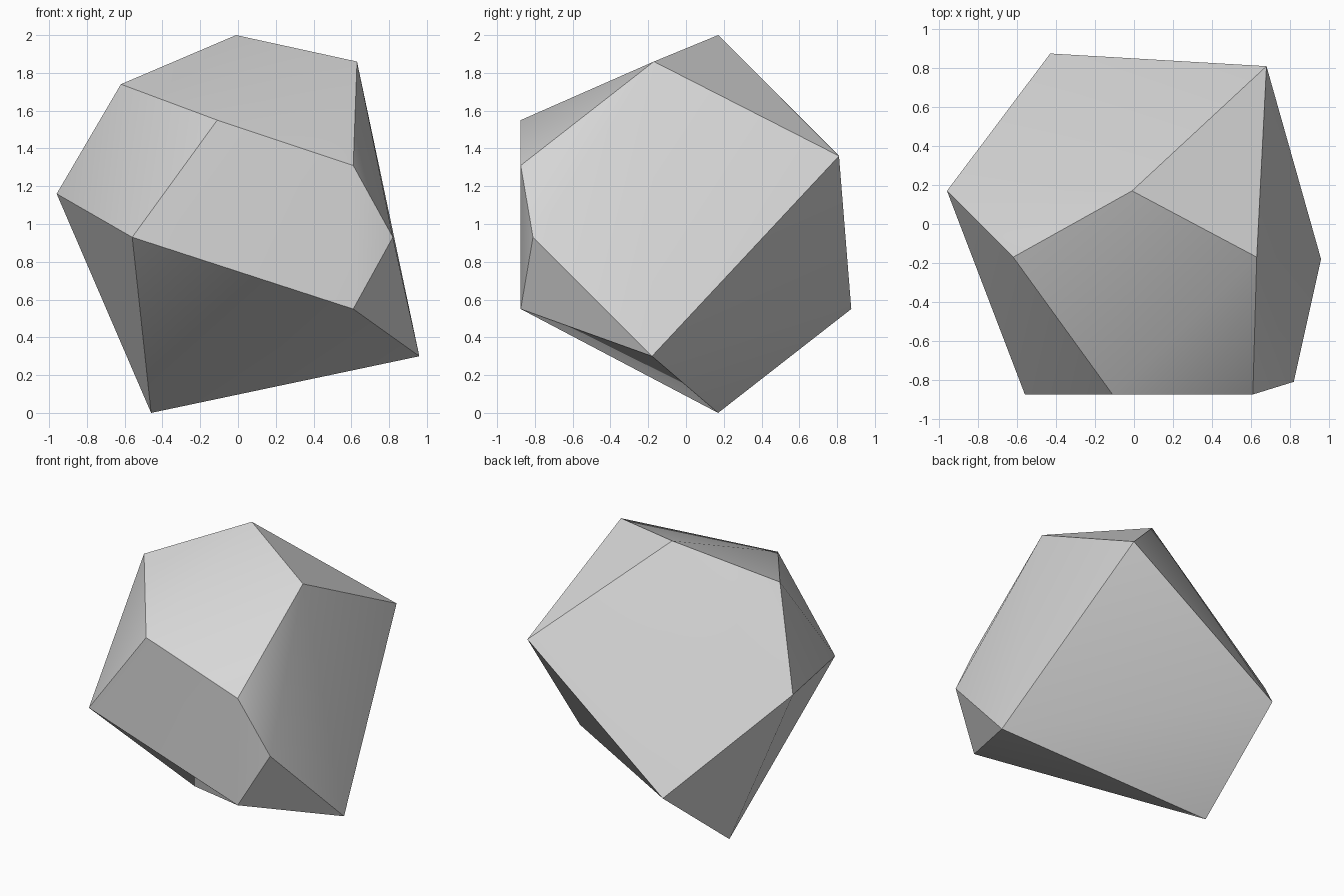
import bpy
import bmesh
import math

# Remove the default cube
default_cube = bpy.data.objects.get("Cube")
if default_cube:
    bpy.data.objects.remove(default_cube, do_unlink=True)


def flat_material(name, colour):
    material = bpy.data.materials.new(name)
    material.use_nodes = True
    material.diffuse_color = colour
    shader = next(n for n in material.node_tree.nodes if n.type == "BSDF_PRINCIPLED")
    shader.inputs["Base Color"].default_value = colour
    shader.inputs["Roughness"].default_value = 0.9
    return material


def hull_object(name, corners, material):
    """Wrap a tight convex skin around the corner points."""
    bm = bmesh.new()
    for corner in corners:
        bm.verts.new(corner)
    bmesh.ops.convex_hull(bm, input=bm.verts[:])
    bmesh.ops.recalc_face_normals(bm, faces=bm.faces[:])
    mesh = bpy.data.meshes.new(name)
    bm.to_mesh(mesh)
    bm.free()
    mesh.materials.append(material)
    obj = bpy.data.objects.new(name, mesh)
    bpy.context.collection.objects.link(obj)
    return obj


# Corners of the chipped stone
crown = [(-.01, .17, 2), (.63, -.17, 1.86), (-.62, -.17, 1.74)]
front = [(-.11, -.875, 1.55), (.61, -.875, 1.31), (.82, -.81, .93),
         (.61, -.875, .55), (-.56, -.875, .93)]
sides = [(-.96, .17, 1.16), (.96, -.18, .3)]
back = [(.68, .81, 1.36), (-.43, .875, .55)]
foot = [(-.46, .17, 0)]

stone_grey = flat_material("stone_grey", (.68, .68, .68, 1))
rock = hull_object("rock", crown + front + sides + back + foot, stone_grey)

# Soft shading across shallow folds, crisp ridges elsewhere
bpy.ops.object.select_all(action="DESELECT")
rock.select_set(True)
bpy.context.view_layer.objects.active = rock
bpy.ops.object.shade_smooth_by_angle(angle=math.radians(30))
